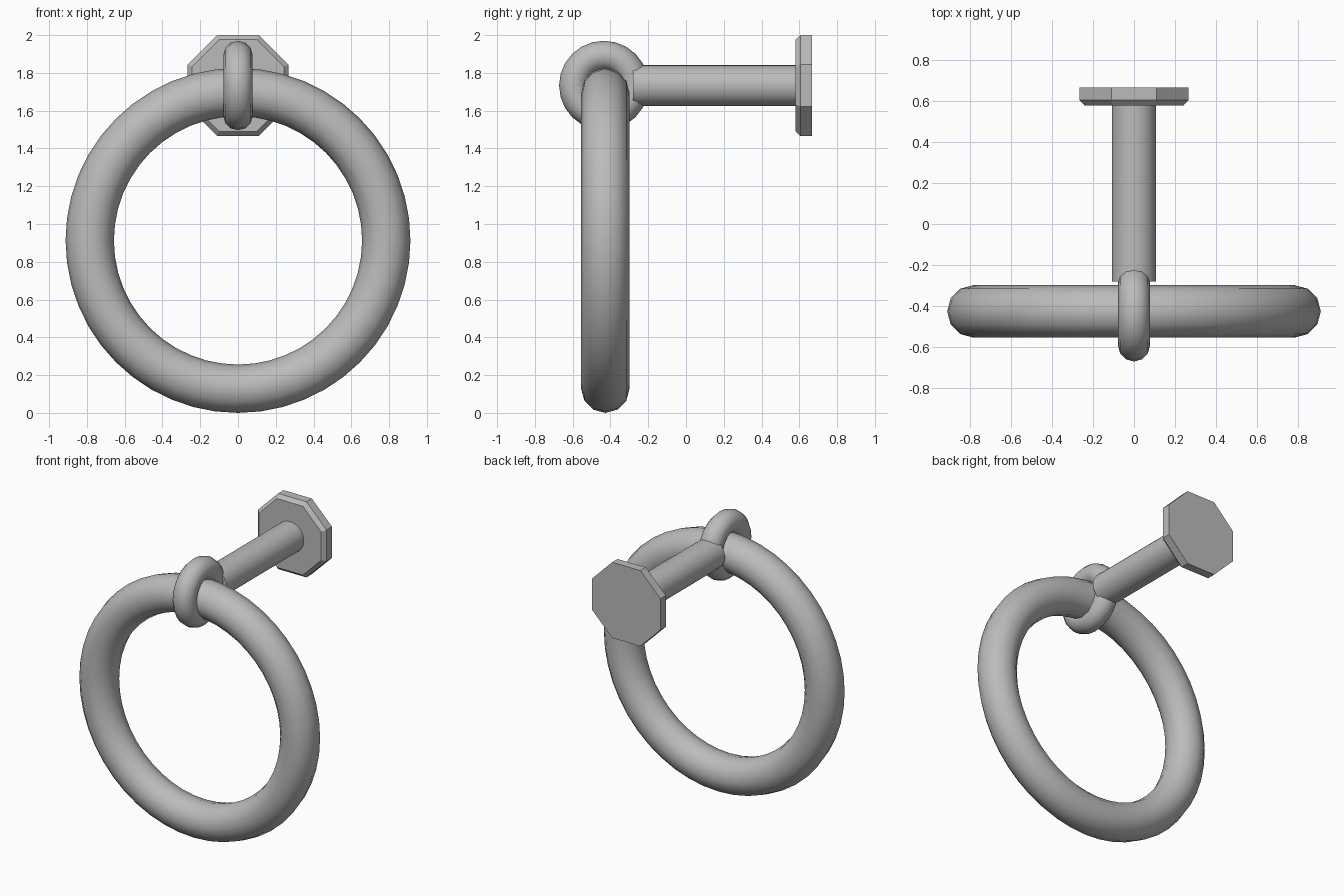
import bpy
import math
from mathutils import Matrix

cube = bpy.data.objects.get("Cube")
if cube:
    bpy.data.objects.remove(cube, do_unlink=True)

AXIS_Z = 1.733   # height of the wall mount
RING_Y = -0.427  # depth of the hanging ring

metal = bpy.data.materials.new("grey metal")
metal.use_nodes = True
GREY = (0.5, 0.5, 0.5, 1)
metal.diffuse_color = GREY
metal.node_tree.nodes["Principled BSDF"].inputs["Base Color"].default_value = GREY


def finish(name, smooth_angle=None):
    """Name the active object, bake its rotation and colour it."""
    obj = bpy.context.object
    obj.name = name
    bpy.ops.object.transform_apply(location=False, rotation=True, scale=True)
    obj.data.materials.append(metal)
    if smooth_angle:
        bpy.ops.object.shade_smooth_by_angle(angle=math.radians(smooth_angle))
    return obj


def torus(name, location, rotation, major, minor, segments, sides):
    bpy.ops.mesh.primitive_torus_add(
        location=location, rotation=rotation, major_radius=major,
        minor_radius=minor, major_segments=segments, minor_segments=sides)
    return finish(name, 60)


# Large hanging ring and the small loop that holds it
torus("hanging_ring", (0, RING_Y, 0.913), (math.pi / 2, 0, 0), 0.785, 0.128, 48, 12)
torus("holding_loop", (0, -0.435, AXIS_Z), (0, math.pi / 2, 0), 0.159, 0.078, 24, 12)

# Rod from the loop to the wall plate
ROD_FRONT, ROD_BACK = -0.28, 0.6
bpy.ops.mesh.primitive_cylinder_add(
    vertices=32, radius=0.108, depth=ROD_BACK - ROD_FRONT,
    location=(0, (ROD_FRONT + ROD_BACK) / 2, AXIS_Z), rotation=(math.pi / 2, 0, 0))
finish("rod", 40)


# Octagonal wall plate: a flat slab with a bevelled front rim
def octagon(y, apothem):
    radius = apothem / math.cos(math.pi / 8)
    angles = [math.pi / 8 + i * math.pi / 4 for i in range(8)]
    return [(radius * math.cos(a), y, radius * math.sin(a)) for a in angles]


verts = octagon(0.58, 0.243) + octagon(0.606, 0.267) + octagon(0.667, 0.267)
faces = [tuple(range(8)), tuple(range(23, 15, -1))]
for level in (0, 8):
    for i in range(8):
        j = (i + 1) % 8
        faces.append((level + i, level + 8 + i, level + 8 + j, level + j))
mesh = bpy.data.meshes.new("wall_plate")
mesh.from_pydata(verts, [], faces)
mesh.transform(Matrix.Translation((0, 0, AXIS_Z)))
mesh.materials.append(metal)
plate = bpy.data.objects.new("wall_plate", mesh)
bpy.context.collection.objects.link(plate)
